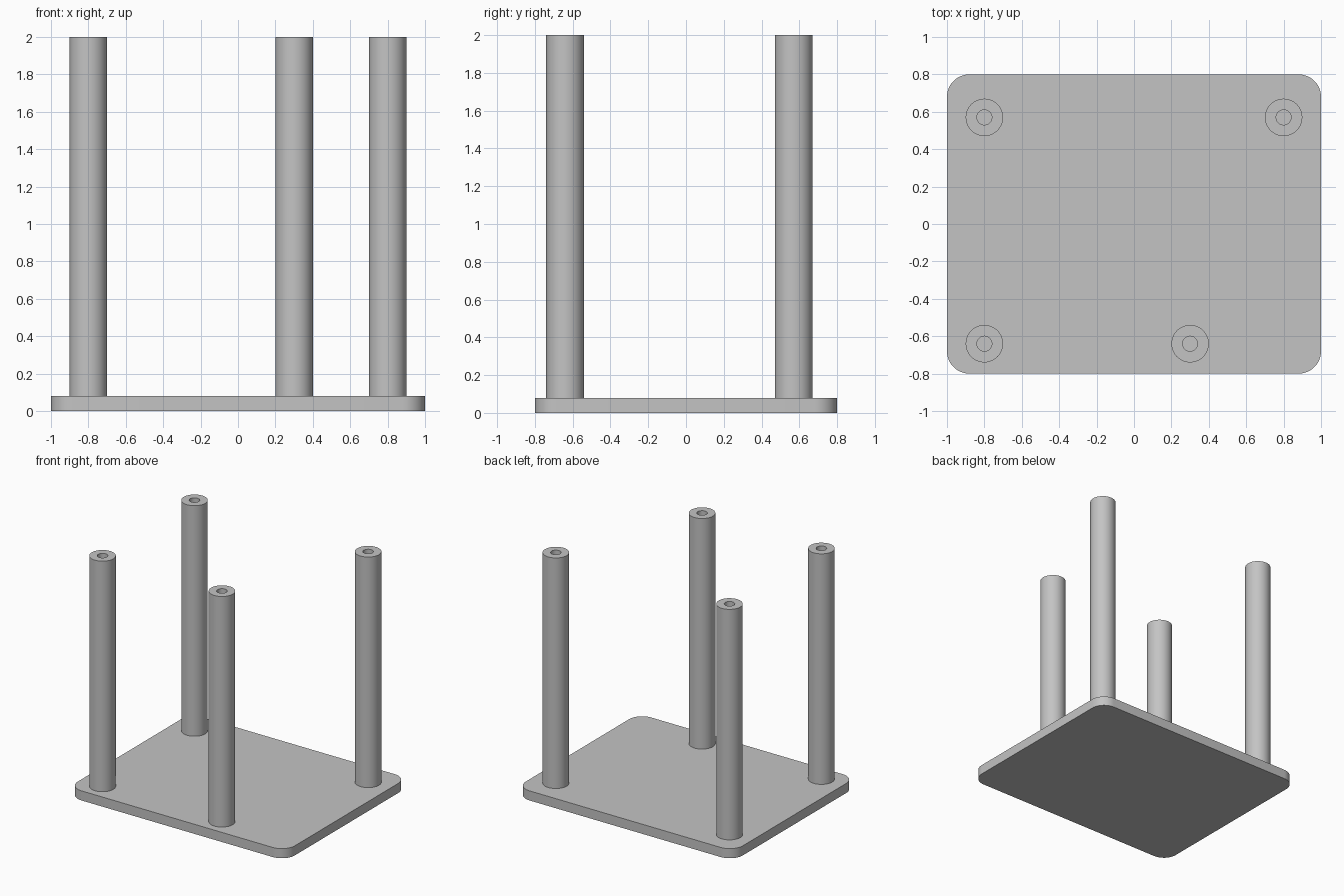
import bpy
import bmesh
from math import sin, cos, pi, radians

cube = bpy.data.objects.get("Cube")
if cube:
    bpy.data.objects.remove(cube, do_unlink=True)

grey = bpy.data.materials.new("light_grey")
grey.use_nodes = True
colour = (0.55, 0.55, 0.55, 1)
grey.diffuse_color = colour
grey.node_tree.nodes["Principled BSDF"].inputs["Base Color"].default_value = colour

THICK, TOP = 0.08, 2.0


def finish(name, bm, location=(0, 0, 0)):
    bmesh.ops.recalc_face_normals(bm, faces=bm.faces)
    mesh = bpy.data.meshes.new(name)
    bm.to_mesh(mesh)
    bm.free()
    mesh.materials.append(grey)
    obj = bpy.data.objects.new(name, mesh)
    obj.location = location
    bpy.context.collection.objects.link(obj)
    bpy.ops.object.select_all(action='DESELECT')
    obj.select_set(True)
    bpy.context.view_layer.objects.active = obj
    bpy.ops.object.shade_smooth_by_angle(angle=radians(30))
    return obj


# Base plate: rounded rectangle outline, extruded upward
def base_plate(half_x, half_y, radius, steps=12):
    bm = bmesh.new()
    outline = []
    for quarter, (sx, sy) in enumerate([(1, 1), (-1, 1), (-1, -1), (1, -1)]):
        for i in range(steps + 1):
            a = (quarter + i / steps) * pi / 2
            outline.append(bm.verts.new((sx * (half_x - radius) + radius * cos(a),
                                         sy * (half_y - radius) + radius * sin(a), 0)))
    face = bm.faces.new(outline)
    extruded = bmesh.ops.extrude_face_region(bm, geom=[face], use_keep_orig=True)
    top = [v for v in extruded["geom"] if isinstance(v, bmesh.types.BMVert)]
    bmesh.ops.translate(bm, verts=top, vec=(0, 0, THICK))
    return finish("base_plate", bm)


# Post: lathed profile with a blind bore running down from the top
def post(name, x, y, radius=0.1, bore=0.04, sides=48):
    bm = bmesh.new()
    profile = [(radius, THICK), (radius, TOP), (bore, TOP), (bore, THICK + 0.01)]
    rings = [[bm.verts.new((r * cos(2 * pi * i / sides), r * sin(2 * pi * i / sides), z))
              for i in range(sides)] for r, z in profile]
    for low, high in zip(rings, rings[1:]):
        for i in range(sides):
            j = (i + 1) % sides
            bm.faces.new((low[i], low[j], high[j], high[i]))
    bm.faces.new(rings[0])
    bm.faces.new(rings[-1])
    return finish(name, bm, (x, y, 0))


base_plate(1.0, 0.8, 0.12)
for name, x, y in [("back_right_post", -0.8, 0.57), ("back_left_post", 0.8, 0.57),
                   ("front_right_post", -0.8, -0.64), ("front_left_post", 0.3, -0.64)]:
    post(name, x, y)
